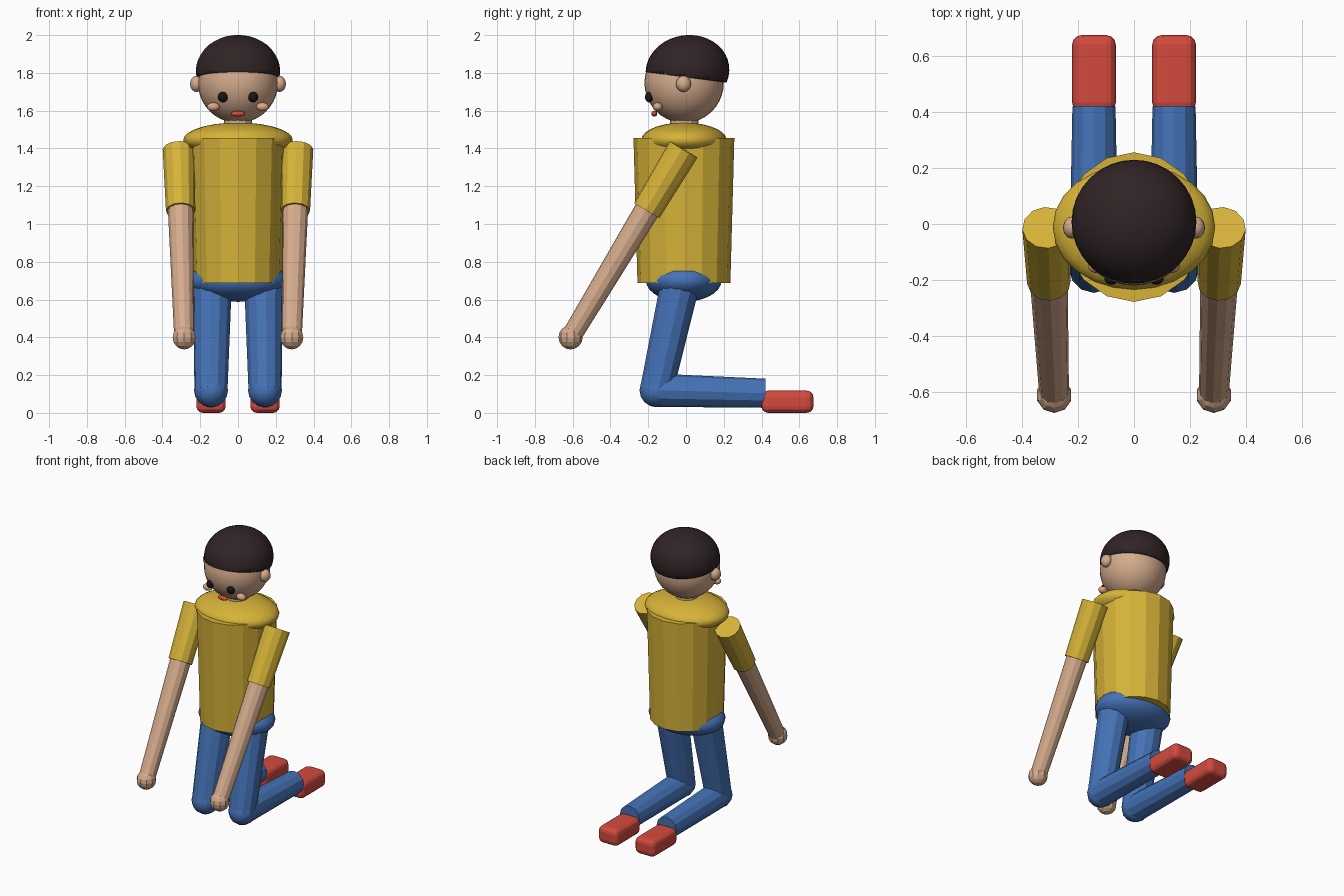
import bpy
import bmesh
import math
from mathutils import Vector, Matrix

cube = bpy.data.objects.get("Cube")
if cube:
    bpy.data.objects.remove(cube, do_unlink=True)


def srgb(c):
    return c / 12.92 if c <= 0.04045 else ((c + 0.055) / 1.055) ** 2.4


def material(name, r, g, b):
    m = bpy.data.materials.new(name)
    col = (srgb(r), srgb(g), srgb(b), 1.0)
    m.diffuse_color = col
    m.use_nodes = True
    m.node_tree.nodes["Principled BSDF"].inputs["Base Color"].default_value = col
    return m


SKIN = material("skin", 0.83, 0.67, 0.55)
CHEEK = material("cheek_tan", 0.87, 0.65, 0.51)
SHIRT = material("mustard_yellow", 0.84, 0.70, 0.22)
DENIM = material("denim_blue", 0.27, 0.45, 0.72)
RED = material("red", 0.83, 0.29, 0.24)
HAIR = material("dark_brown", 0.19, 0.14, 0.145)
BLACK = material("eye_black", 0.10, 0.08, 0.08)


def finish(name, bm, mat, smooth):
    bmesh.ops.recalc_face_normals(bm, faces=bm.faces)
    me = bpy.data.meshes.new(name)
    bm.to_mesh(me)
    bm.free()
    me.materials.append(mat)
    for p in me.polygons:
        p.use_smooth = smooth
    ob = bpy.data.objects.new(name, me)
    bpy.context.scene.collection.objects.link(ob)
    return ob


def ellipsoid(name, centre, radii, mat, seg=24, rings=14, smooth=True, tilt=0.0, cut=None):
    """Scaled sphere; cut = (point, normal) removes everything behind the plane."""
    bm = bmesh.new()
    bmesh.ops.create_uvsphere(bm, u_segments=seg, v_segments=rings, radius=1)
    m = (Matrix.Translation(centre) @ Matrix.Rotation(tilt, 4, 'X')
         @ Matrix.Diagonal((*radii, 1)))
    bm.transform(m)
    if cut:
        geom = bm.verts[:] + bm.edges[:] + bm.faces[:]
        bmesh.ops.bisect_plane(bm, geom=geom, plane_co=cut[0], plane_no=cut[1], clear_inner=True)
        bmesh.ops.holes_fill(bm, edges=[e for e in bm.edges if e.is_boundary])
    return finish(name, bm, mat, smooth)


def limb(name, a, b, r1, r2, mat, sides=12, scale=(1, 1)):
    """Tapered flat-sided cylinder from a to b."""
    a, b = Vector(a), Vector(b)
    d = b - a
    bm = bmesh.new()
    bmesh.ops.create_cone(bm, cap_ends=True, segments=sides, radius1=r1, radius2=r2, depth=d.length)
    rot = Vector((0, 0, 1)).rotation_difference(d).to_matrix().to_4x4()
    bm.transform(Matrix.Translation((a + b) / 2) @ rot @ Matrix.Diagonal((scale[0], scale[1], 1, 1)))
    return finish(name, bm, mat, False)


def rounded_box(name, centre, size, bevel, mat):
    bm = bmesh.new()
    bmesh.ops.create_cube(bm, size=1)
    bm.transform(Matrix.Translation(centre) @ Matrix.Diagonal((*size, 1)))
    bmesh.ops.bevel(bm, geom=bm.edges[:], offset=bevel, segments=3, profile=0.5, affect='EDGES')
    return finish(name, bm, mat, False)


# Head, hair and neck
ellipsoid("head", (0, -0.01, 1.747), (0.212, 0.21, 0.212), SKIN, 32, 20)
ellipsoid("hair", (0, 0.008, 1.81), (0.223, 0.222, 0.19), HAIR, 32, 20,
          tilt=math.radians(8), cut=((0, 0, 1.777), (0, 0.13, 1)))
limb("neck", (0, -0.01, 1.48), (0, -0.01, 1.58), 0.075, 0.075, SKIN)
ellipsoid("mouth", (0, -0.168, 1.584), (0.037, 0.016, 0.015), RED, 16, 10)

# Torso, shoulders and hips
limb("shirt_body", (0, -0.011, 0.688), (0, -0.011, 1.455), 0.246, 0.267, SHIRT, 16, (0.95, 1))
ellipsoid("shirt_shoulders", (0, -0.011, 1.445), (0.29, 0.226, 0.092), SHIRT, 24, 14)
ellipsoid("hips", (0, -0.012, 0.70), (0.265, 0.2, 0.112), DENIM, 24, 14)

for side, s in (("left", 1), ("right", -1)):
    # Face details
    ellipsoid(side + "_ear", (s * 0.22, -0.013, 1.742), (0.034, 0.04, 0.043), SKIN, 12, 8)
    ellipsoid(side + "_eye", (s * 0.08, -0.195, 1.672), (0.026, 0.022, 0.028), BLACK, 16, 10)
    ellipsoid(side + "_cheek", (s * 0.13, -0.15, 1.62), (0.034, 0.026, 0.023), CHEEK, 16, 10)

    # Arm reaching down and forward
    shoulder = Vector((s * 0.313, -0.013, 1.395))
    wrist = Vector((s * 0.285, -0.611, 0.40))
    cuff = shoulder.lerp(wrist, 0.325)
    limb(side + "_sleeve", shoulder, cuff, 0.086, 0.078, SHIRT)
    limb(side + "_arm", shoulder.lerp(wrist, 0.2), wrist, 0.070, 0.053, SKIN)
    ellipsoid(side + "_hand", wrist, (0.064, 0.064, 0.064), SKIN, 10, 8, smooth=False)

    # Kneeling leg
    x = s * 0.143
    knee = (x, -0.156, 0.12)
    limb(side + "_thigh", (s * 0.136, -0.03, 0.69), knee, 0.104, 0.088, DENIM)
    ellipsoid(side + "_knee", knee, (0.09, 0.09, 0.09), DENIM, 12, 8)
    limb(side + "_shin", knee, (x, 0.42, 0.104), 0.088, 0.077, DENIM)
    rounded_box(side + "_shoe", (x, 0.537, 0.059), (0.156, 0.275, 0.117), 0.034, RED)
